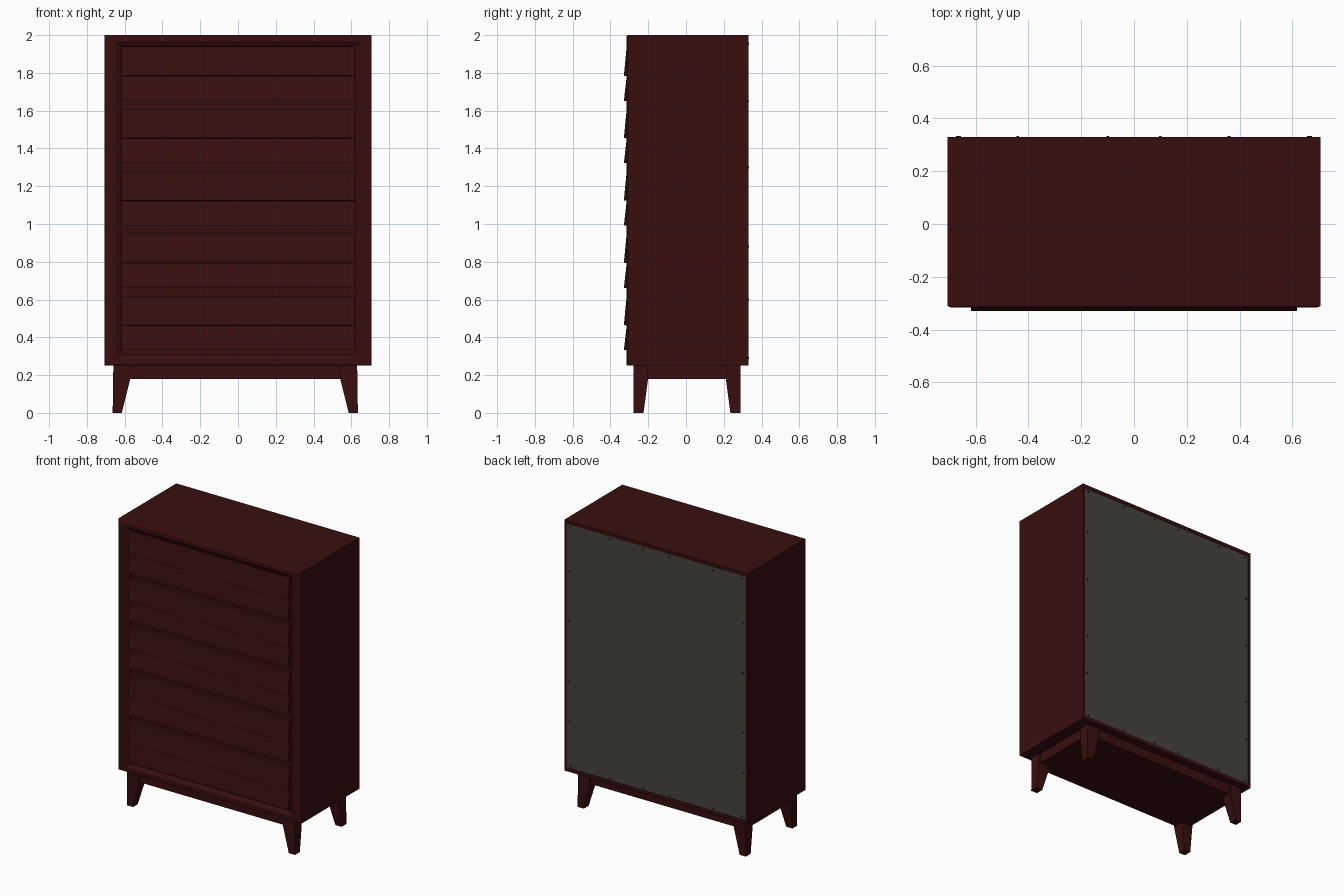
import bpy, bmesh, math

if "Cube" in bpy.data.objects:
    bpy.data.objects.remove(bpy.data.objects["Cube"])


def material(name, rgb):
    m = bpy.data.materials.new(name)
    m.diffuse_color = (*rgb, 1)
    m.use_nodes = True
    m.node_tree.nodes["Principled BSDF"].inputs["Base Color"].default_value = m.diffuse_color
    return m


RED = material("dark red wood", (0.041, 0.0045, 0.0047))
GREY = material("grey backing board", (0.062, 0.058, 0.046))
STEEL = material("dark screw", (0.012, 0.011, 0.01))


def mesh(name, verts, faces, mat):
    bm = bmesh.new()
    vs = [bm.verts.new(v) for v in verts]
    for f in faces:
        bm.faces.new([vs[i] for i in f])
    bmesh.ops.recalc_face_normals(bm, faces=bm.faces[:])
    me = bpy.data.meshes.new(name)
    bm.to_mesh(me)
    bm.free()
    me.materials.append(mat)
    ob = bpy.data.objects.new(name, me)
    bpy.context.collection.objects.link(ob)
    return ob


def loft(name, rings, mat, closed=False):
    """Bridge rings of equal length; cap the ends unless closed on itself."""
    n = len(rings[0])
    k = len(rings)
    faces = []
    for r in range(k if closed else k - 1):
        a, b = r * n, (r + 1) % k * n
        faces += [(a + i, a + (i + 1) % n, b + (i + 1) % n, b + i) for i in range(n)]
    if not closed:
        faces += [tuple(range(n)), tuple(range((k - 1) * n, k * n))]
    return mesh(name, [v for r in rings for v in r], faces, mat)


def rect(x0, x1, y0, y1, z):
    return [(x0, y0, z), (x1, y0, z), (x1, y1, z), (x0, y1, z)]


def box(name, x0, x1, y0, y1, z0, z1, mat=RED):
    return loft(name, [rect(x0, x1, y0, y1, z0), rect(x0, x1, y0, y1, z1)], mat)


W, Z0, Z1 = 0.707, 0.25, 2.0

# carcass panels
box("top_panel", -W, W, -0.272, 0.33, Z1 - 0.025, Z1)
box("bottom_panel", -W, W, -0.272, 0.33, Z0, Z0 + 0.025)
for s, side in ((-1, "left"), (1, "right")):
    x = sorted((s * W, s * (W - 0.018)))
    box(side + "_side_panel", *x, -0.272, 0.33, Z0 + 0.025, Z1 - 0.025)

# mitred front frame: rectangular loops (side inset, top/bottom inset, depth)
profile = [(0, 0, -0.272), (0, 0, -0.308), (0.004, 0.003, -0.313), (0.014, 0.008, -0.316),
           (0.059, 0.035, -0.316), (0.085, 0.06, -0.300), (0.085, 0.06, -0.272)]
loft("front_frame", [[(-W + i, y, Z0 + k), (W - i, y, Z0 + k),
                      (W - i, y, Z1 - k), (-W + i, y, Z1 - k)] for i, k, y in profile],
     RED, closed=True)

# recessed divider board behind the drawer fronts
box("drawer_divider", -0.63, 0.63, -0.285, -0.262, 0.30, 1.95)

# drawer fronts: two overlapping sloped slats each
section = [(-0.275, 0), (-0.314, 0), (-0.329, -0.155), (-0.314, -0.157),
           (-0.329, -0.288), (-0.275, -0.288)]
for d in range(5):
    top = 1.94 - 0.33 * d
    loft(f"drawer_front_{d + 1}",
         [[(x, y, top + z) for y, z in section] for x in (-0.617, 0.617)], RED)

# backing board with small screws around the edge
box("back_board", -0.689, 0.689, 0.31, 0.327, Z0 + 0.02, Z1 - 0.025, GREY)
spots = [(x, z) for x in (-0.66, -0.44, -0.1, 0.1, 0.36, 0.66) for z in (0.29, 1.955)]
spots += [(x, z) for x in (-0.67, 0.67) for z in (0.6, 0.88, 1.3, 1.65)]
for n, (x, z) in enumerate(spots):
    loft(f"back_screw_{n + 1}",
         [[(x + 0.005 * math.cos(a * math.pi / 4), y, z + 0.005 * math.sin(a * math.pi / 4))
           for a in range(8)] for y in (0.322, 0.333)], STEEL)

# plinth and tapered splayed legs (base sits slightly left of centre)
C, CY = -0.0145, 0.005
box("base_plinth", C - 0.635, C + 0.635, CY - 0.272, CY + 0.272, 0.18, Z0)
for sx, side in ((-1, "left"), (1, "right")):
    for sy, end in ((-1, "front"), (1, "back")):
        def ring(xo, xi, yo, yi, z):
            return rect(C + sx * xo, C + sx * xi, CY + sy * yo, CY + sy * yi, z)
        leg = loft(f"{end}_{side}_leg",
                   [ring(0.649, 0.601, 0.283, 0.230, 0),
                    ring(0.647, 0.556, 0.283, 0.206, 0.18),
                    ring(0.645, 0.556, 0.283, 0.206, Z0)], RED)
